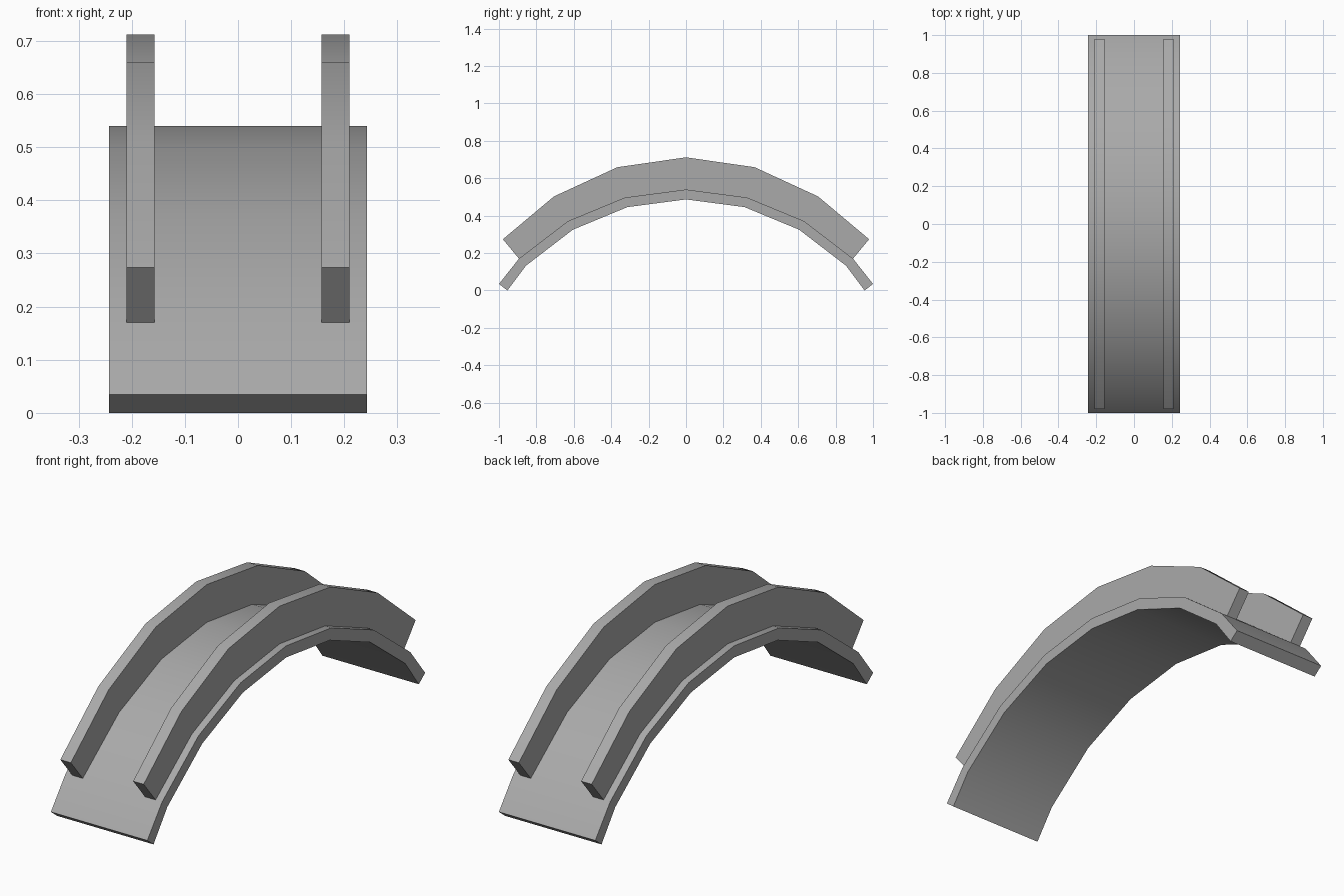
import bpy, bmesh, math

cube = bpy.data.objects.get("Cube")
if cube:
    bpy.data.objects.remove(cube)

grey = bpy.data.materials.new("plain_grey")
grey.use_nodes = True
grey.diffuse_color = (0.4, 0.4, 0.4, 1)
grey.node_tree.nodes["Principled BSDF"].inputs["Base Color"].default_value = (0.4, 0.4, 0.4, 1)

STEP = math.radians(15)


def arc(radius, top):
    """Front half of an arch, from the crown outward, as (y, z) points."""
    return [(radius * math.sin(i * STEP), top - radius * (1 - math.cos(i * STEP)))
            for i in range(4)]


def arch(name, lower, upper, x0, x1):
    """Mirror two half curves into a band and extrude it along x."""
    full = lambda half: [(-y, z) for y, z in reversed(half[1:])] + half
    low, up = full(lower), full(upper)
    bm = bmesh.new()
    rows = [[bm.verts.new((x, y, z)) for y, z in line]
            for x, line in ((x0, low), (x0, up), (x1, up), (x1, low))]
    for a, b in zip(rows, rows[1:] + rows[:1]):
        for i in range(len(low) - 1):
            bm.faces.new((a[i], a[i + 1], b[i + 1], b[i]))
    for end in (0, -1):
        bm.faces.new([row[end] for row in rows])
    bmesh.ops.recalc_face_normals(bm, faces=bm.faces)
    mesh = bpy.data.meshes.new(name)
    bm.to_mesh(mesh)
    bm.free()
    mesh.materials.append(grey)
    obj = bpy.data.objects.new(name, mesh)
    bpy.context.collection.objects.link(obj)
    bpy.ops.object.select_all(action="DESELECT")
    obj.select_set(True)
    bpy.context.view_layer.objects.active = obj
    bpy.ops.object.shade_smooth_by_angle(angle=math.radians(30))


# Curved bridge deck with square-cut feet
surface = arc(1.263, 0.54)
underside = arc(1.21, 0.487)
arch("deck", underside + [(0.955, 0)], surface + [(1.0, 0.035)], -0.243, 0.243)

# Side rails standing on the deck
rail_top = [(0, 0.712), (0.367, 0.659), (0.706, 0.503), (0.979, 0.274)]
arch("left_rail", surface, rail_top, 0.157, 0.21)
arch("right_rail", surface, rail_top, -0.21, -0.157)
